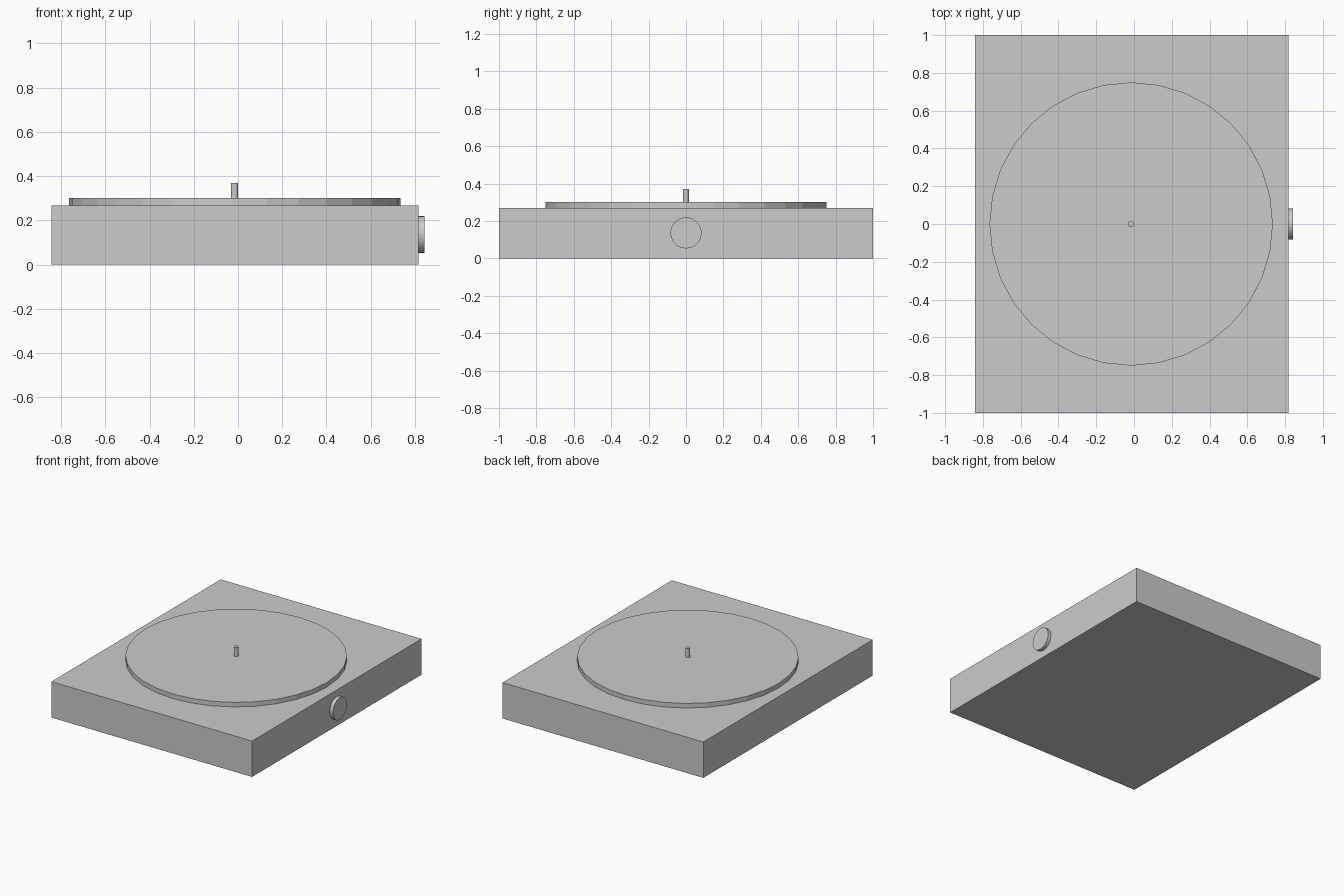
import bpy
import math

if "Cube" in bpy.data.objects:
    bpy.data.objects.remove(bpy.data.objects["Cube"])

CX = -0.013          # plinth centre, offset so the knob fits the overall width
TOP = 0.268          # plinth top height
SIDE = 0.817         # right face of plinth


def cylinder(name, radius, depth, location, rotation=(0, 0, 0), sides=32):
    bpy.ops.mesh.primitive_cylinder_add(vertices=sides, radius=radius, depth=depth,
                                        location=location, rotation=rotation)
    bpy.context.object.name = name
    return bpy.context.object


# Plinth
bpy.ops.mesh.primitive_cube_add(size=1, location=(CX, 0, TOP / 2))
plinth = bpy.context.object
plinth.name = "plinth"
plinth.scale = (2 * (SIDE - CX), 2, TOP)

# Rotating platter and its centre spindle
cylinder("platter", 0.75, 0.034, (CX - 0.002, 0, TOP + 0.017))
cylinder("spindle", 0.016, 0.068, (CX - 0.002, 0, 0.302 + 0.034))

# Control knob on the right side
cylinder("knob", 0.083, 0.026, (SIDE + 0.013, 0, 0.136), (0, math.pi / 2, 0))
